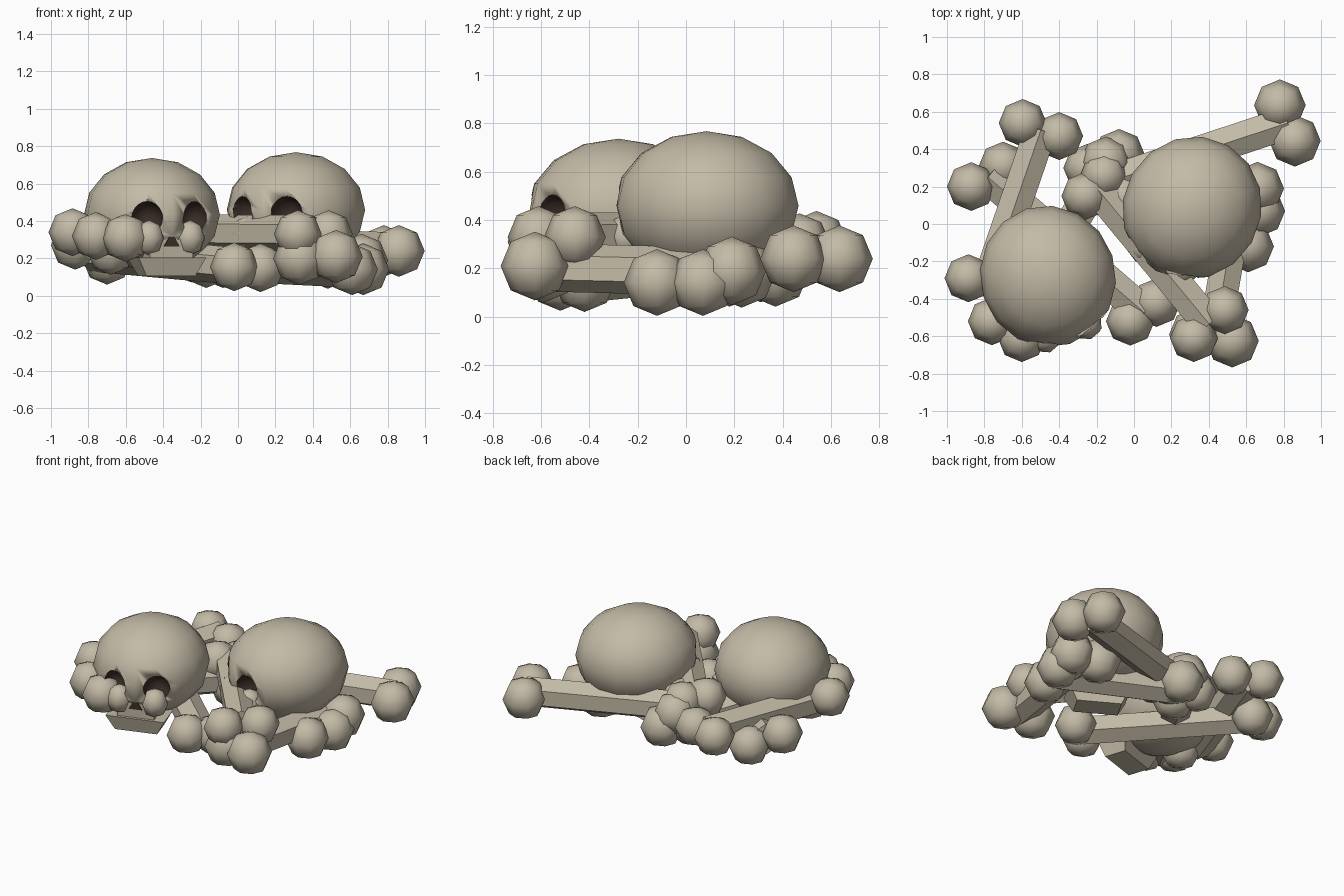
import bpy, math
from mathutils import Vector, Matrix

if "Cube" in bpy.data.objects:
    bpy.data.objects.remove(bpy.data.objects["Cube"])


def material(name, rgb):
    m = bpy.data.materials.new(name)
    m.diffuse_color = (*rgb, 1)
    m.use_nodes = True
    m.node_tree.nodes["Principled BSDF"].inputs["Base Color"].default_value = m.diffuse_color
    return m


BONE = material("weathered bone", (0.55, 0.495, 0.385))
DARK = material("dark socket", (0.045, 0.028, 0.022))


def finish(name, mat_index=0):
    o = bpy.context.object
    o.name = name
    o.data.materials.append(BONE)
    o.data.materials.append(DARK)
    for p in o.data.polygons:
        p.material_index = mat_index
    return o


def ball(name, loc, scale, seg=8, rings=4, mat_index=0):
    bpy.ops.mesh.primitive_uv_sphere_add(segments=seg, ring_count=rings, radius=1, location=loc)
    o = finish(name, mat_index)
    o.data.transform(Matrix.Diagonal((*scale, 1)))
    bpy.ops.object.shade_smooth_by_angle(angle=math.radians(60))
    return o


# Long bone: hexagonal shaft with a pair of faceted knobs at each end
def long_bone(name, ends, r, shaft=0.1):
    mids = []
    for i, pair in enumerate(ends):
        for j, k in enumerate(pair):
            ball(f"{name}_knob_{i}{j}", k, (r, r, r))
        mids.append((Vector(pair[0]) + Vector(pair[1])) / 2)
    d = mids[1] - mids[0]
    bpy.ops.mesh.primitive_cylinder_add(vertices=6, radius=shaft, depth=d.length,
                                        location=(mids[0] + mids[1]) / 2)
    o = finish(name + "_shaft")
    o.rotation_euler = d.to_track_quat('Z', 'Y').to_euler()


# Tapered block: wide top, scaled bottom
def block(name, loc, size, taper):
    bpy.ops.mesh.primitive_cube_add(size=1, location=loc)
    o = finish(name)
    for v in o.data.vertices:
        k = taper if v.co.z < 0 else 1
        v.co = (v.co.x * size[0] * k, v.co.y * size[1] * k, v.co.z * size[2])
    return o


# Skull, built facing -y then turned into place
def skull(name, loc, turn, size):
    parts = []
    cranium = ball(name + "_cranium", (0, 0, 0), (0.362, 0.38, 0.302), 16, 8)
    for s in (-1, 1):
        cut = ball("socket_cutter", (s * 0.135, -0.335, -0.02), (0.082, 0.10, 0.09), 16, 10, 1)
        mod = cranium.modifiers.new("socket", 'BOOLEAN')
        mod.operation = 'DIFFERENCE'
        mod.solver = 'EXACT'
        mod.object = cut
        bpy.context.view_layer.objects.active = cranium
        bpy.ops.object.modifier_apply(modifier=mod.name)
        bpy.data.objects.remove(cut)
        parts.append(ball(f"{name}_cheek_{'lr'[s > 0]}", (s * 0.115, -0.305, -0.125),
                          (0.085, 0.085, 0.095)))
    parts.append(cranium)
    parts.append(block(name + "_upper_jaw", (0, -0.25, -0.19), (0.25, 0.18, 0.12), 0.95))
    parts.append(block(name + "_lower_jaw", (0, -0.255, -0.28), (0.38, 0.2, 0.1), 0.72))
    # nose hole
    bpy.ops.mesh.primitive_cylinder_add(vertices=3, radius=0.05, depth=0.008,
                                        location=(0, -0.342, -0.145),
                                        rotation=(math.pi / 2, 0, 0))
    parts.append(finish(name + "_nose_hole", 1))
    place = Matrix.Translation(loc) @ Matrix.Rotation(math.radians(turn), 4, 'Z') @ Matrix.Scale(size, 4)
    bpy.context.view_layer.update()
    for p in parts:
        p.matrix_world = place @ p.matrix_world


skull("front_skull", (-0.46, -0.28, 0.435), 18, 1.0)
skull("rear_skull", (0.31, 0.085, 0.46), -30, 1.02)

bones = {
    "left_bone": (((-0.595, 0.54, 0.31), (-0.40, 0.47, 0.30)), ((-0.885, -0.29, 0.34), (-0.68, -0.36, 0.24)), 0.128),
    "cross_bone": (((-0.87, 0.20, 0.27), (-0.70, 0.31, 0.19)), ((-0.02, -0.52, 0.155), (0.12, -0.42, 0.15)), 0.13),
    "back_right_bone": (((0.78, 0.635, 0.24), (0.86, 0.445, 0.24)), ((-0.15, 0.33, 0.27), (-0.06, 0.14, 0.27)), 0.138),
    "under_left_bone": (((-0.60, -0.61, 0.31), (-0.76, -0.52, 0.32)), ((-0.08, 0.26, 0.20), (-0.25, 0.30, 0.20)), 0.128),
    "middle_bone": (((0.32, -0.61, 0.33), (0.485, -0.46, 0.33)), ((-0.26, 0.15, 0.34), (-0.16, 0.26, 0.33)), 0.128),
    "right_bone": (((0.525, -0.625, 0.21), (0.33, -0.59, 0.20)), ((0.66, 0.19, 0.19), (0.48, 0.23, 0.18)), 0.142),
    "low_bone": (((0.61, -0.12, 0.142), (0.67, 0.07, 0.142)), ((-0.17, 0.18, 0.18), (-0.08, 0.37, 0.18)), 0.138),
}
for name, (a, b, r) in bones.items():
    long_bone(name, (a, b), r)
